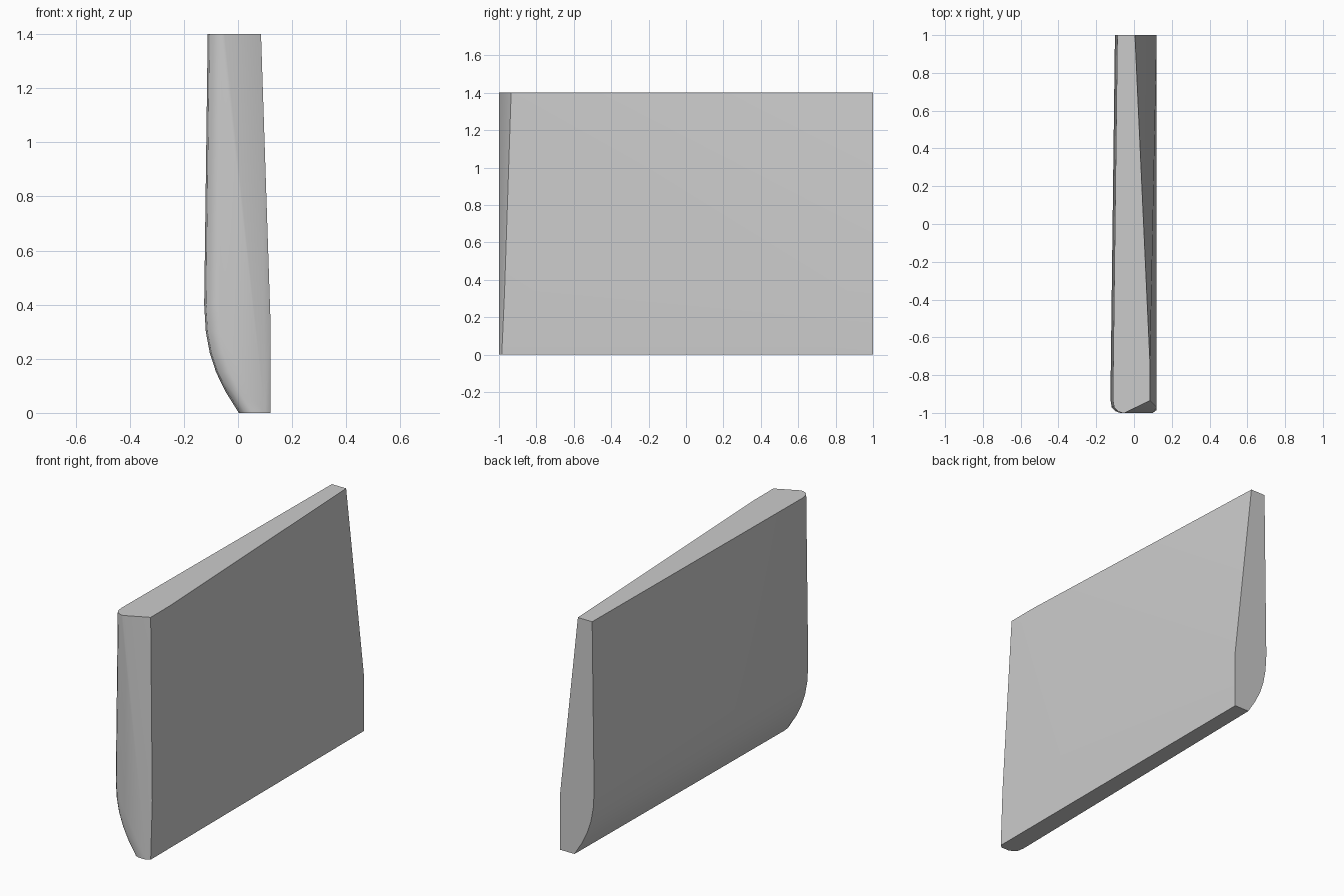
import bpy, bmesh, math

if "Cube" in bpy.data.objects:
    bpy.data.objects.remove(bpy.data.objects["Cube"])

# Left-side profile at the front end: (height, x)
left_profile = [(0, .003), (.08, -.047), (.15, -.081), (.22, -.104),
                (.30, -.119), (.40, -.125), (1.4, -.112)]
# Rounding of the front left edge in plan: (offset from left side, y)
rounding = [(0, -.93), (.007, -.97), (.025, -.99), (.05, -1)]

pts = []
for z, x in left_profile:
    pts += [(x + dx, y, z) for dx, y in rounding]
    pts.append((x + .024, 1, z))          # back end is slightly narrower

# Front ridge and right-hand front crease, leaning with height
pts += [(.10, -1, 0), (-.05, -1, 1.4)]
pts += [(.12, -.985, 0), (.12, -.97, .34), (.085, -.935, 1.4), (.085, -.75, 1.4)]
# Right side at the back: upright foot, then leaning inwards
pts += [(.12, 1, 0), (.12, 1, .34), (.005, 1, 1.4)]

# Tapered solid wrapped around the outline points
bm = bmesh.new()
for p in pts:
    bm.verts.new(p)
hull = bmesh.ops.convex_hull(bm, input=bm.verts[:])
loose = {v for v in hull["geom_interior"] + hull["geom_unused"]
         if isinstance(v, bmesh.types.BMVert)}
bmesh.ops.delete(bm, geom=list(loose), context='VERTS')
bmesh.ops.dissolve_limit(bm, angle_limit=math.radians(.4),
                         verts=bm.verts[:], edges=bm.edges[:])
bmesh.ops.recalc_face_normals(bm, faces=bm.faces[:])

mesh = bpy.data.meshes.new("tapered_panel")
bm.to_mesh(mesh)
bm.free()
panel = bpy.data.objects.new("tapered_panel", mesh)
bpy.context.collection.objects.link(panel)
bpy.context.view_layer.objects.active = panel
panel.select_set(True)
bpy.ops.object.shade_smooth_by_angle(angle=math.radians(30))
